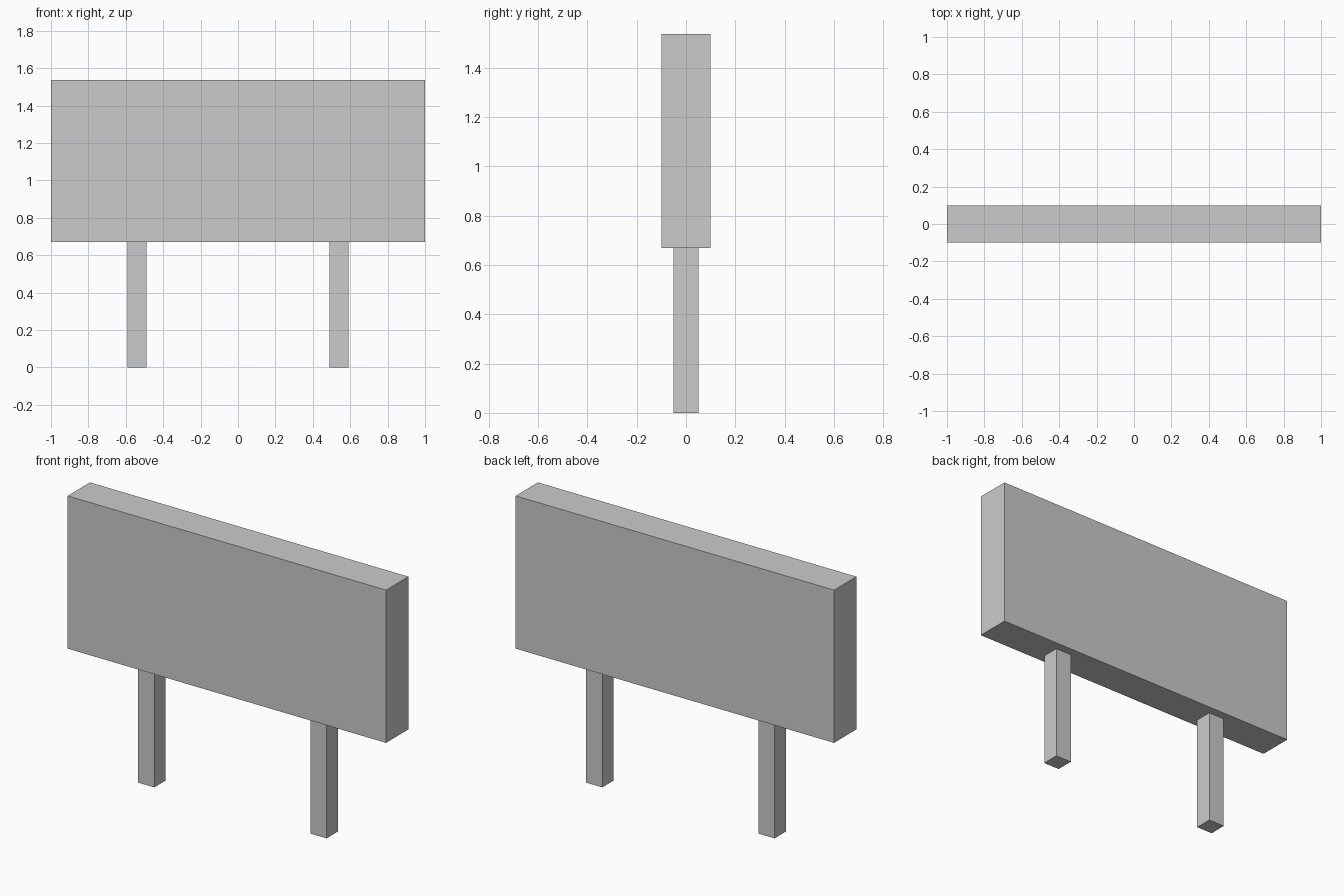
import bpy

if "Cube" in bpy.data.objects:
    bpy.data.objects.remove(bpy.data.objects["Cube"])


def box(name, x, y, z):
    """Add a box spanning the given (min, max) ranges."""
    spans = (x, y, z)
    bpy.ops.mesh.primitive_cube_add(size=1, location=[(a + b) / 2 for a, b in spans])
    ob = bpy.context.object
    ob.name = name
    ob.scale = [b - a for a, b in spans]
    bpy.ops.object.transform_apply(location=False, rotation=False, scale=True)
    return ob


PANEL_BOTTOM, PANEL_TOP = 0.67, 1.537
LEG_X, LEG_HALF = 0.541, 0.051

# Sign board
box("board", (-1, 1), (-0.1, 0.1), (PANEL_BOTTOM, PANEL_TOP))

# Two square posts carrying the board
for side, sx in (("left", -1), ("right", 1)):
    cx = sx * LEG_X
    box(f"{side}_post", (cx - LEG_HALF, cx + LEG_HALF), (-LEG_HALF, LEG_HALF), (0, PANEL_BOTTOM))
